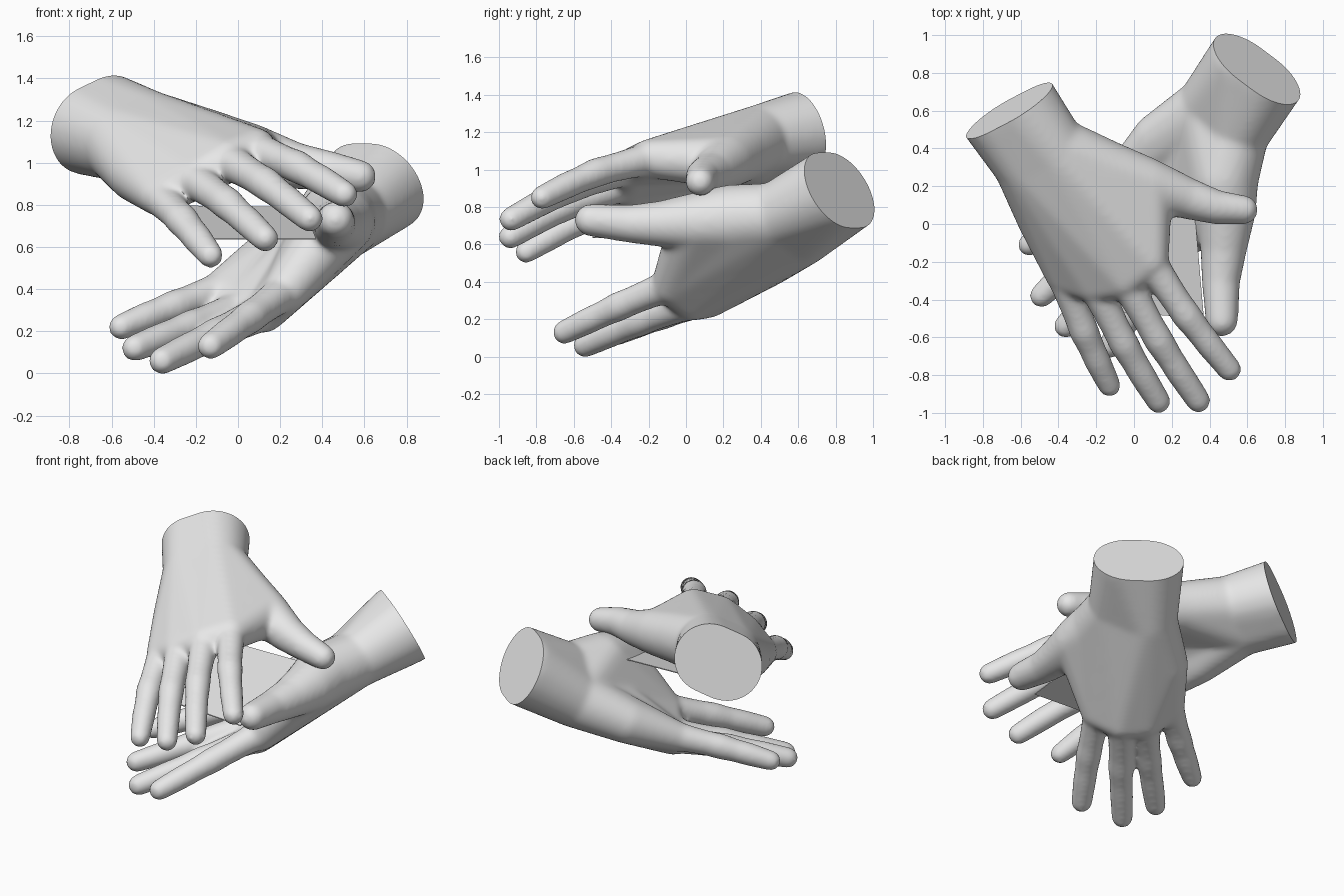
import bpy, bmesh, math
from mathutils import Vector

if "Cube" in bpy.data.objects:
    bpy.data.objects.remove(bpy.data.objects["Cube"])

clay = bpy.data.materials.new("light_grey_clay")
clay.diffuse_color = (0.8, 0.8, 0.8, 1)
clay.use_nodes = True
clay.node_tree.nodes["Principled BSDF"].inputs["Base Color"].default_value = clay.diffuse_color

# evenly spread unit sphere points, used to sweep rounded hulls
N = 260
BALL = []
for i in range(N):
    z = 1 - 2 * (i + 0.5) / N
    r, a = math.sqrt(1 - z * z), i * math.pi * (3 - math.sqrt(5))
    BALL.append(Vector((r * math.cos(a), r * math.sin(a), z)))


def hull(target, *balls):
    """Add the convex hull of several (x, y, z, radius) balls."""
    bm = bmesh.new()
    for b in balls:
        for p in BALL:
            bm.verts.new(Vector(b[:3]) + p * b[3])
    bmesh.ops.convex_hull(bm, input=list(bm.verts))
    bmesh.ops.delete(bm, geom=[v for v in bm.verts if not v.link_faces], context='VERTS')
    bmesh.ops.recalc_face_normals(bm, faces=list(bm.faces))
    me = bpy.data.meshes.new("piece")
    bm.to_mesh(me)
    bm.free()
    target.from_mesh(me)
    bpy.data.meshes.remove(me)


def chain(target, balls):
    for a, b in zip(balls, balls[1:]):
        hull(target, a, b)


def finger(target, knuckle, tip, arch, r_tip):
    """Finger with two lightly arched joints from knuckle to tip."""
    k, t, up = Vector(knuckle[:3]), Vector(tip), Vector(arch)
    balls = [(*k, 0.09)]
    for f, lift, r in ((0.22, 0.5, 0.081), (0.36, 0.8, 0.077), (0.49, 1.0, 0.08),
                       (0.63, 0.8, 0.072), (0.77, 0.6, 0.072), (1, 0, r_tip)):
        balls.append((*(k.lerp(t, f) + up * lift), r))
    chain(target, balls)


def hand(name, cap, normal, side, cap_off, cap_r, wrist, ulnar, thenar, thumb,
         knuckles, tips, arch):
    bm = bmesh.new()
    cap, n, side = Vector(cap), Vector(normal).normalized(), Vector(side).normalized()
    # forearm stump, running past the cut plane
    ends = [(*(cap + n * d + side * s * cap_off), cap_r) for d in (0, 0.2) for s in (-1, 1)]
    hull(bm, *ends)
    hull(bm, *ends[:2], *wrist)
    # palm
    wr, wu = wrist
    idx, mid, ring, pinky = knuckles
    hull(bm, wr, wu, idx, mid)
    hull(bm, wr, wu, mid, ring)
    hull(bm, wu, ulnar, ring, pinky)
    # thumb root, web and thumb
    hull(bm, wr, wu, thenar, idx)
    hull(bm, thenar, thumb[0], idx)
    chain(bm, [thenar] + thumb)
    for k, t, r in zip(knuckles, tips, (0.065, 0.066, 0.065, 0.062)):
        finger(bm, k, t, arch, r)
    me = bpy.data.meshes.new(name)
    bm.to_mesh(me)
    bm.free()
    ob = bpy.data.objects.new(name, me)
    bpy.context.collection.objects.link(ob)
    # fuse the pieces into one skin and soften it
    rm = ob.modifiers.new("fuse", 'REMESH')
    rm.mode, rm.voxel_size = 'VOXEL', 0.0135
    sm = ob.modifiers.new("soften", 'SMOOTH')
    sm.factor, sm.iterations = 0.5, 23
    dg = bpy.context.evaluated_depsgraph_get()
    skin = bpy.data.meshes.new_from_object(ob.evaluated_get(dg))
    ob.modifiers.clear()
    # flat cut at the wrist
    bm = bmesh.new()
    bm.from_mesh(skin)
    cut = bmesh.ops.bisect_plane(bm, geom=list(bm.verts) + list(bm.edges) + list(bm.faces),
                                 plane_co=cap, plane_no=n, clear_outer=True)
    rim = [e for e in cut["geom_cut"] if isinstance(e, bmesh.types.BMEdge)]
    bmesh.ops.edgeloop_fill(bm, edges=rim)
    bmesh.ops.recalc_face_normals(bm, faces=list(bm.faces))
    bm.to_mesh(skin)
    bm.free()
    ob.data = skin
    skin.materials.clear()
    skin.materials.append(clay)
    bpy.ops.object.select_all(action='DESELECT')
    ob.select_set(True)
    bpy.context.view_layer.objects.active = ob
    bpy.ops.object.shade_smooth_by_angle(angle=math.radians(45))


# covering hand, palm down
hand("upper_hand",
     cap=(-0.66, 0.60, 1.18), normal=(-0.52, 0.80, 0.22), side=(0.84, 0.54, 0.45),
     cap_off=0.055, cap_r=0.22,
     wrist=((-0.43, 0.39, 1.16, 0.185), (-0.56, 0.33, 1.10, 0.19)),
     ulnar=(-0.48, 0.03, 0.95, 0.14), thenar=(-0.15, 0.28, 1.09, 0.165),
     thumb=[(0.06, 0.21, 1.04, 0.145), (0.27, 0.14, 0.985, 0.112),
            (0.43, 0.09, 0.965, 0.092), (0.58, 0.075, 0.935, 0.078)],
     knuckles=((0.08, -0.19, 1.06, 0.105), (-0.05, -0.29, 1.01, 0.105),
               (-0.21, -0.32, 0.92, 0.10), (-0.375, -0.27, 0.84, 0.095)),
     tips=((0.505, -0.77, 0.85), (0.34, -0.935, 0.735), (0.13, -0.94, 0.64), (-0.13, -0.855, 0.56)),
     arch=(-0.01, -0.01, 0.025))

# supporting hand, palm up
hand("lower_hand",
     cap=(0.65, 0.82, 0.89), normal=(0.53, 0.71, 0.45), side=(0.8, -0.6, 0),
     cap_off=0.05, cap_r=0.227,
     wrist=((0.54, 0.48, 0.755, 0.175), (0.40, 0.61, 0.66, 0.18)),
     ulnar=(0.13, 0.45, 0.52, 0.14), thenar=(0.475, 0.24, 0.735, 0.185),
     thumb=[(0.485, 0.07, 0.72, 0.16), (0.475, -0.12, 0.71, 0.125),
            (0.46, -0.30, 0.71, 0.102), (0.465, -0.51, 0.73, 0.087)],
     knuckles=((0.22, -0.08, 0.385, 0.105), (0.12, 0.03, 0.29, 0.10),
               (0.01, 0.12, 0.305, 0.10), (-0.08, 0.24, 0.395, 0.095)),
     tips=((-0.13, -0.65, 0.13), (-0.36, -0.54, 0.06), (-0.49, -0.38, 0.12), (-0.555, -0.11, 0.22)),
     arch=(0.01, 0.0, 0.008))

# thin card held between the hands
bm = bmesh.new()
low = [bm.verts.new(c) for c in ((0.37, -0.50, 0.635), (0.31, 0.20, 0.785),
                                 (-0.23, 0.18, 0.79), (-0.16, -0.46, 0.635))]
bm.faces.new(low)
ext = bmesh.ops.extrude_face_region(bm, geom=list(bm.faces), use_keep_orig=True)
bmesh.ops.translate(bm, vec=(0, 0, 0.006),
                    verts=[v for v in ext["geom"] if isinstance(v, bmesh.types.BMVert)])
bmesh.ops.recalc_face_normals(bm, faces=list(bm.faces))
me = bpy.data.meshes.new("card")
bm.to_mesh(me)
bm.free()
me.materials.append(clay)
bpy.context.collection.objects.link(bpy.data.objects.new("card", me))
